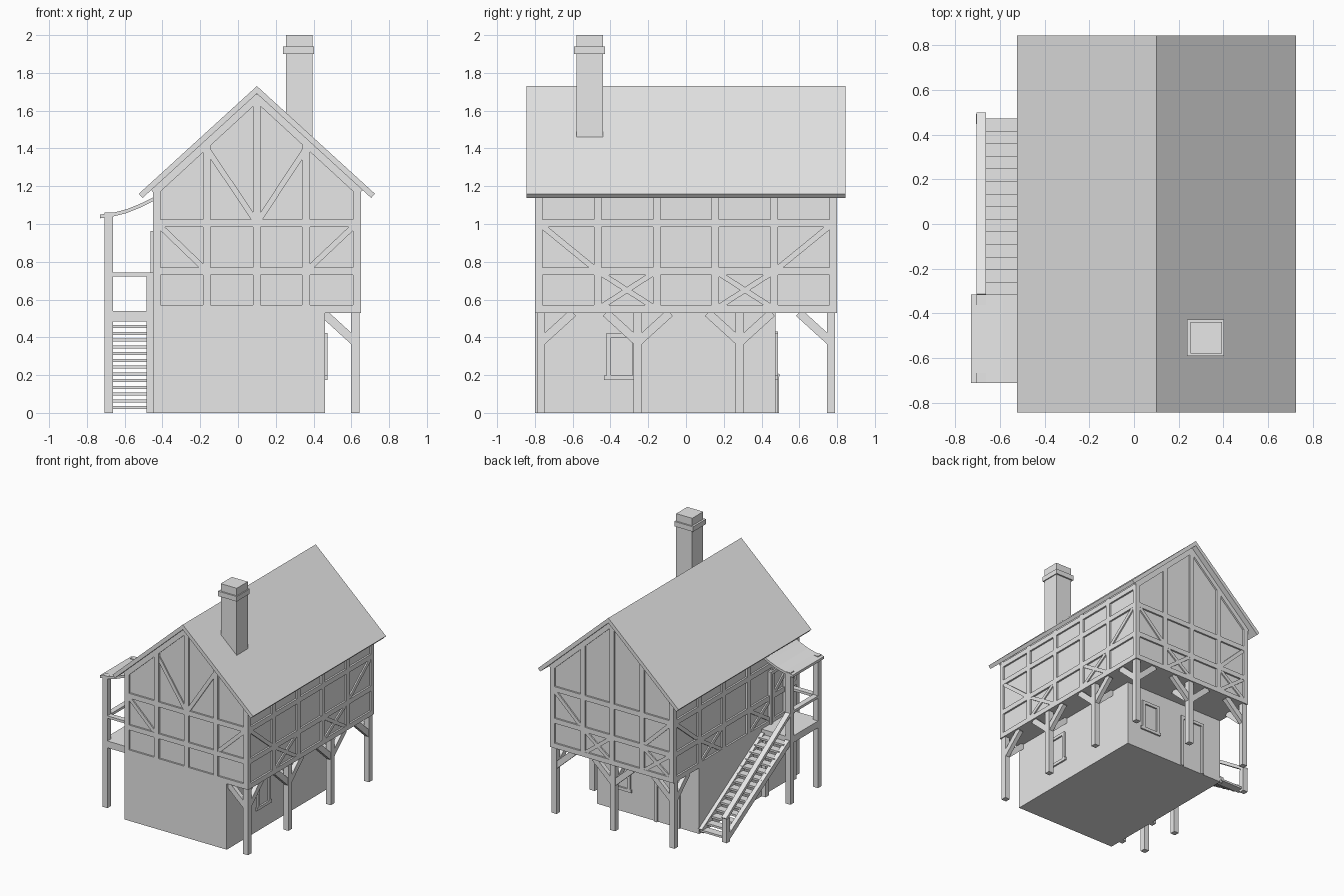
import bpy, bmesh
from mathutils import Vector, Matrix

cube = bpy.data.objects.get("Cube")
if cube:
    bpy.data.objects.remove(cube)

grey = bpy.data.materials.new("plain_grey")
grey.use_nodes = True
grey.diffuse_color = (0.8, 0.8, 0.8, 1)
grey.node_tree.nodes["Principled BSDF"].inputs["Base Color"].default_value = (0.8, 0.8, 0.8, 1)


def finish(name, bm):
    bmesh.ops.recalc_face_normals(bm, faces=bm.faces)
    mesh = bpy.data.meshes.new(name)
    bm.to_mesh(mesh)
    bm.free()
    mesh.materials.append(grey)
    ob = bpy.data.objects.new(name, mesh)
    bpy.context.collection.objects.link(ob)
    return ob


def box(name, x, y, z):
    """Axis aligned box from three (low, high) ranges."""
    bm = bmesh.new()
    size = Matrix.Diagonal((x[1] - x[0], y[1] - y[0], z[1] - z[0], 1))
    mid = Vector((sum(x), sum(y), sum(z))) / 2
    bmesh.ops.create_cube(bm, size=1, matrix=Matrix.Translation(mid) @ size)
    return finish(name, bm)


def strut(name, a, b, normal, width, depth):
    """Straight timber from a to b, its broad face turned to normal."""
    a, b, n = Vector(a), Vector(b), Vector(normal)
    d = b - a
    s = n.cross(d).normalized()
    m = Matrix((d, s * width, n * depth)).transposed().to_4x4()
    bm = bmesh.new()
    bmesh.ops.create_cube(bm, size=1, matrix=Matrix.Translation((a + b) / 2) @ m)
    return finish(name, bm)


def extrude_y(name, outline, y0, y1):
    """Prism from an (x, z) outline."""
    bm = bmesh.new()
    face = bm.faces.new([bm.verts.new((x, y0, z)) for x, z in outline])
    new = bmesh.ops.extrude_face_region(bm, geom=[face])["geom"]
    bmesh.ops.translate(bm, vec=(0, y1 - y0, 0),
                        verts=[v for v in new if isinstance(v, bmesh.types.BMVert)])
    return finish(name, bm)


RIDGE, LEFT, RIGHT, END = 0.1, -0.45, 0.65, 0.8
FLOOR, EAVE, RELIEF, W = 0.53, 1.19, 0.014, 0.04
SLOPE = 0.92
TOP = 1.73


def under_roof(x):
    return TOP - 0.035 - SLOPE * abs(x - RIDGE)


# Storeys and roof
box("lower_storey", (LEFT, 0.46), (-END, 0.475), (0, FLOOR))
r = RELIEF
extrude_y("upper_storey", [(LEFT + r, FLOOR), (RIGHT - r, FLOOR), (RIGHT - r, under_roof(RIGHT)),
                           (RIDGE, TOP - 0.03), (LEFT + r, under_roof(LEFT))], -END + r, END - r)
extrude_y("roof", [(RIDGE, TOP), (0.725, 1.16), (0.705, 1.138), (RIDGE, TOP - 0.04),
                   (-0.505, 1.138), (-0.525, 1.16)], -0.845, 0.845)

# Chimney
box("chimney", (0.253, 0.395), (-0.58, -0.44), (1.4, 2.0))
box("chimney_collar", (0.237, 0.403), (-0.592, -0.428), (1.9, 1.94))


def facade(name, place, normal):
    """Timber drawing helper for one wall: place maps (u, z) to the wall plane."""
    shift = Vector(normal) * (-RELIEF / 2)

    def timber(a, b, width=W, inset=0.0):
        strut(name, Vector(place(*a)) + shift, Vector(place(*b)) + shift, normal,
              width, RELIEF - inset)
    return timber


def cross(timber, u0, u1, z0, z1):
    timber((u0, z0), (u1, z1), 0.028, 0.004)
    timber((u0, z1), (u1, z0), 0.028, 0.004)


ROWS = (FLOOR + W / 2, 0.75, 1.005)
COLS = (-0.43, -0.165, RIDGE, 0.36, 0.63)

# Gable framing, front and back
for side, label in ((-1, "front"), (1, "back")):
    t = facade(label + "_gable_timber", lambda u, z, s=side: (u, s * END, z), (0, side, 0))
    for z in ROWS:
        t((LEFT, z), (RIGHT, z))
    for u in COLS:
        t((u, FLOOR), (u, under_roof(u) - 0.01))
    for edge in (LEFT, RIGHT):
        t((edge, under_roof(edge) - 0.02), (RIDGE, under_roof(RIDGE) - 0.02), 0.05)
    if side < 0:
        for inner, outer in ((COLS[1], COLS[0]), (COLS[3], COLS[4])):
            t((inner, ROWS[1]), (outer, ROWS[2]), 0.03, 0.004)
            t((RIDGE, ROWS[2]), (inner, 1.4), 0.03, 0.004)
    else:
        for i in (0, 2):
            cross(t, COLS[i], COLS[i + 1], ROWS[0], ROWS[1])
        t((COLS[3], ROWS[1]), (COLS[4], ROWS[2]), 0.03, 0.004)
        t((COLS[1], ROWS[1]), (COLS[0], ROWS[2]), 0.03, 0.004)

# Long wall framing, both sides
for x, side, label in ((RIGHT, 1, "left"), (LEFT, -1, "right")):
    t = facade(label + "_wall_timber", lambda u, z, x=x: (x, u, z), (side, 0, 0))
    for z in ROWS + (1.16,):
        t((-END, z), (END, z))
    bays = [-0.78 + i * 0.312 for i in range(6)]
    for u in bays:
        t((u, FLOOR), (u, EAVE))
    for i in (1, 3):
        cross(t, bays[i], bays[i + 1], ROWS[0], ROWS[1])
    for a, b in ((1, 0), (4, 5)):
        t((bays[a], ROWS[1]), (bays[b], ROWS[2]), 0.03, 0.004)

# Posts and braces below the overhang
H = 0.022
POST_Y = (-0.768, -0.255, 0.285, 0.768)
BACK_X = (-0.428, RIDGE, 0.62)


def post(name, x, y, z0, z1):
    box(name, (x - H, x + H), (y - H, y + H), (z0, z1))


def brace(x, y, dx, dy):
    reach = 0.17
    n = (0, 1, 0) if dx else (1, 0, 0)
    strut("post_brace", (x, y, 0.375), (x + dx * reach, y + dy * reach, 0.53), n, 0.045, 0.035)


for i, y in enumerate(POST_Y):
    post("side_post", BACK_X[2], y, 0, FLOOR)
    brace(BACK_X[2], y, -1, 0)
    if i > 0:
        brace(BACK_X[2], y, 0, -1)
    if i < 3:
        brace(BACK_X[2], y, 0, 1)
for i, x in enumerate(BACK_X[:2]):
    post("back_post", x, POST_Y[3], 0, FLOOR)
    brace(x, POST_Y[3], 1, 0)
    brace(x, POST_Y[3], 0, -1)
brace(BACK_X[1], POST_Y[3], -1, 0)


def opening(name, place, normal, u, z, sill=True):
    """Raised frame around a window or door."""
    n = Vector(normal)
    e = 0.012
    parts = [((u[0], z[0]), (u[0], z[1])), ((u[1], z[0]), (u[1], z[1])),
             ((u[0] - e, z[1]), (u[1] + e, z[1]))]
    if sill:
        parts.append(((u[0] - 2 * e, z[0]), (u[1] + 2 * e, z[0])))
    for a, b in parts:
        strut(name, place(*a), place(*b), n, 0.024, 0.026)


# Lower storey windows and doors
opening("side_window_frame", lambda u, z: (0.46, u, z), (1, 0, 0), (-0.41, -0.27), (0.185, 0.41))
opening("back_window_frame", lambda u, z: (u, 0.475, z), (0, 1, 0), (0.17, 0.31), (0.185, 0.41))
opening("back_door_frame", lambda u, z: (u, 0.475, z), (0, 1, 0), (-0.27, -0.07), (0, 0.42), False)
opening("landing_door_frame", lambda u, z: (LEFT, u, z), (-1, 0, 0), (-0.62, -0.43), (0.54, 0.95), False)

# Landing with posts, rails and a curved porch roof
OUT, INN, Y0, Y1 = -0.685, -0.462, -0.69, -0.34
box("landing_deck", (-0.707, LEFT), (-0.712, -0.318), (0.485, 0.54))
for y in (Y0, Y1):
    post("landing_post", OUT, y, 0, 1.06)
    post("landing_inner_post", INN, y, 0, 0.54 if y == Y1 else 0.73)
box("landing_front_rail", (-0.707, LEFT), (Y0 - H, Y0 + H), (0.722, 0.742))
box("landing_side_rail", (OUT - H, OUT + H), (Y0, Y1), (0.722, 0.742))
curve = [(-0.73, 1.05), (-0.66, 1.06), (-0.59, 1.078), (-0.52, 1.106), (-0.44, 1.145)]
extrude_y("porch_roof", curve + [(x, z - 0.02) for x, z in reversed(curve)], -0.712, -0.315)

# Stairs
FOOT, HEAD, RISE, STEPS = 0.47, -0.32, 0.5, 14
for x in (OUT, INN):
    strut("stair_stringer", (x, FOOT, 0.025), (x, HEAD, RISE), (1, 0, 0), 0.045, 0.035)
for i in range(STEPS):
    f = (i + 0.5) / STEPS
    y, z = FOOT + (HEAD - FOOT) * f, RISE * f + 0.01
    box("stair_tread", (OUT, INN), (y - 0.032, y + 0.032), (z - 0.008, z + 0.008))
post("stair_foot_post", OUT, FOOT, 0, 0.19)
strut("stair_handrail", (OUT, FOOT + H, 0.19), (OUT, HEAD, 0.725), (1, 0, 0), 0.025, 0.042)
